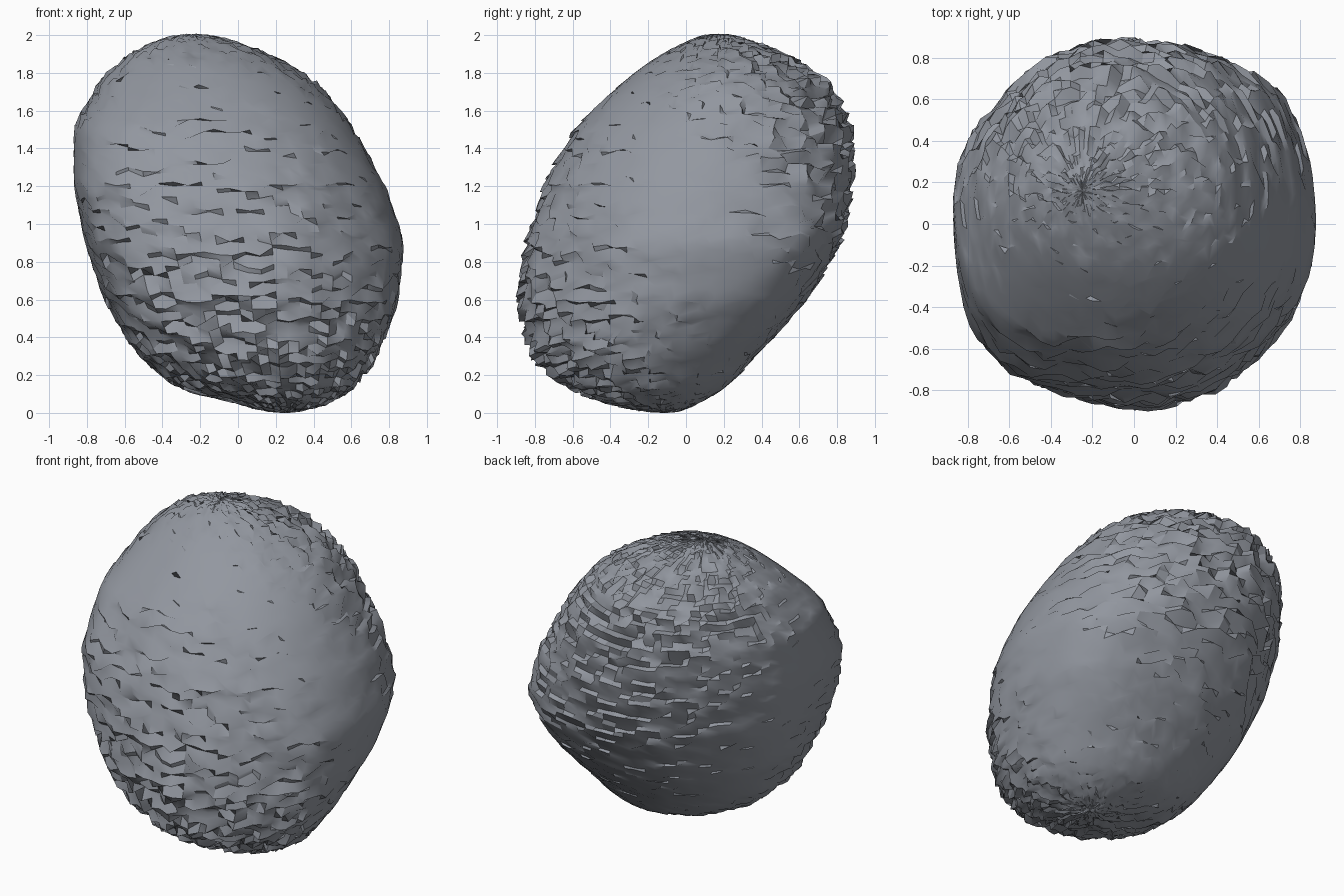
import bpy, bmesh, math, random
from mathutils import Vector

random.seed(4)
cube = bpy.data.objects.get("Cube")
if cube:
    bpy.data.objects.remove(cube, do_unlink=True)

SEGMENTS, RINGS = 72, 84
ROUGH_AXIS = Vector((-0.06, 0.8, 0.6)).normalized()
ROUGHNESS = 0.04

# Boulder outline: height, x min, x max, y min, y max
OUTLINE = [
    (0.00, 0.25, 0.25, -0.10, -0.10),
    (0.05, 0.00, 0.48, -0.40, 0.07),
    (0.13, -0.31, 0.61, -0.61, 0.21),
    (0.30, -0.53, 0.74, -0.81, 0.37),
    (0.60, -0.71, 0.85, -0.88, 0.64),
    (0.90, -0.81, 0.88, -0.84, 0.82),
    (1.20, -0.87, 0.78, -0.75, 0.88),
    (1.50, -0.87, 0.61, -0.59, 0.87),
    (1.75, -0.73, 0.41, -0.33, 0.74),
    (1.90, -0.56, 0.15, -0.12, 0.49),
    (1.96, -0.43, -0.02, 0.00, 0.34),
    (2.00, -0.25, -0.25, 0.16, 0.16),
]

# Blunt ridges and flats: direction in degrees, height, swelling
RIDGES = [(45, 0.72, 0.12), (-135, 1.15, 0.15), (135, 1.45, -0.07), (-45, 0.5, -0.05)]


def polar(z):
    return math.acos(1 - z)


def extents(t):
    """Outline limits at a polar angle, blended between stations."""
    for low, high in zip(OUTLINE, OUTLINE[1:]):
        a, b = polar(low[0]), polar(high[0])
        if t <= b:
            f = (t - a) / (b - a)
            return [p + (q - p) * f for p, q in zip(low[1:], high[1:])]
    return OUTLINE[-1][1:]


def swelling(angle, t):
    total = 1
    for direction, height, amount in RIDGES:
        turn = math.remainder(angle - math.radians(direction), math.tau)
        rise = 1 - math.cos(t) - height
        total += amount * math.exp(-(turn / 0.4) ** 2 - (rise / 0.6) ** 2) * math.sin(t)
    return total


# Shape a sphere to the leaning outline and its ridges
bm = bmesh.new()
bmesh.ops.create_uvsphere(bm, u_segments=SEGMENTS, v_segments=RINGS, radius=1)
for v in bm.verts:
    t = math.acos(max(-1, min(1, -v.co.z)))
    angle = math.atan2(v.co.y, v.co.x)
    x0, x1, y0, y1 = extents(t)
    grow = swelling(angle, t)
    v.co = ((x0 + x1) / 2 + math.cos(angle) * (x1 - x0) / 2 * grow,
            (y0 + y1) / 2 + math.sin(angle) * (y1 - y0) / 2 * grow,
            1 - math.cos(t))
for _ in range(3):
    bmesh.ops.smooth_vert(bm, verts=bm.verts, factor=0.5,
                          use_axis_x=True, use_axis_y=True, use_axis_z=True)

# Chipped ledges: shift points along one grain direction, less at the two ends
for v in bm.verts:
    girth = math.sqrt(max(0, 1 - (v.co.z - 1) ** 2))
    reach = ROUGHNESS * min(1, 0.15 + 1.2 * girth)
    v.co += ROUGH_AXIS * random.uniform(-reach, reach)

# Stand the boulder on the ground
bottom = min(v.co.z for v in bm.verts)
bmesh.ops.translate(bm, verts=bm.verts, vec=(0, 0, -bottom))

mesh = bpy.data.meshes.new("boulder")
bm.to_mesh(mesh)
bm.free()
boulder = bpy.data.objects.new("boulder", mesh)
bpy.context.collection.objects.link(boulder)

# Slate grey stone
stone = bpy.data.materials.new("slate grey")
stone.use_nodes = True
colour = (0.29, 0.31, 0.35, 1)
stone.diffuse_color = colour
stone.node_tree.nodes["Principled BSDF"].inputs["Base Color"].default_value = colour
mesh.materials.append(stone)

bpy.ops.object.select_all(action="DESELECT")
boulder.select_set(True)
bpy.context.view_layer.objects.active = boulder
bpy.ops.object.shade_smooth_by_angle(angle=math.radians(30))
